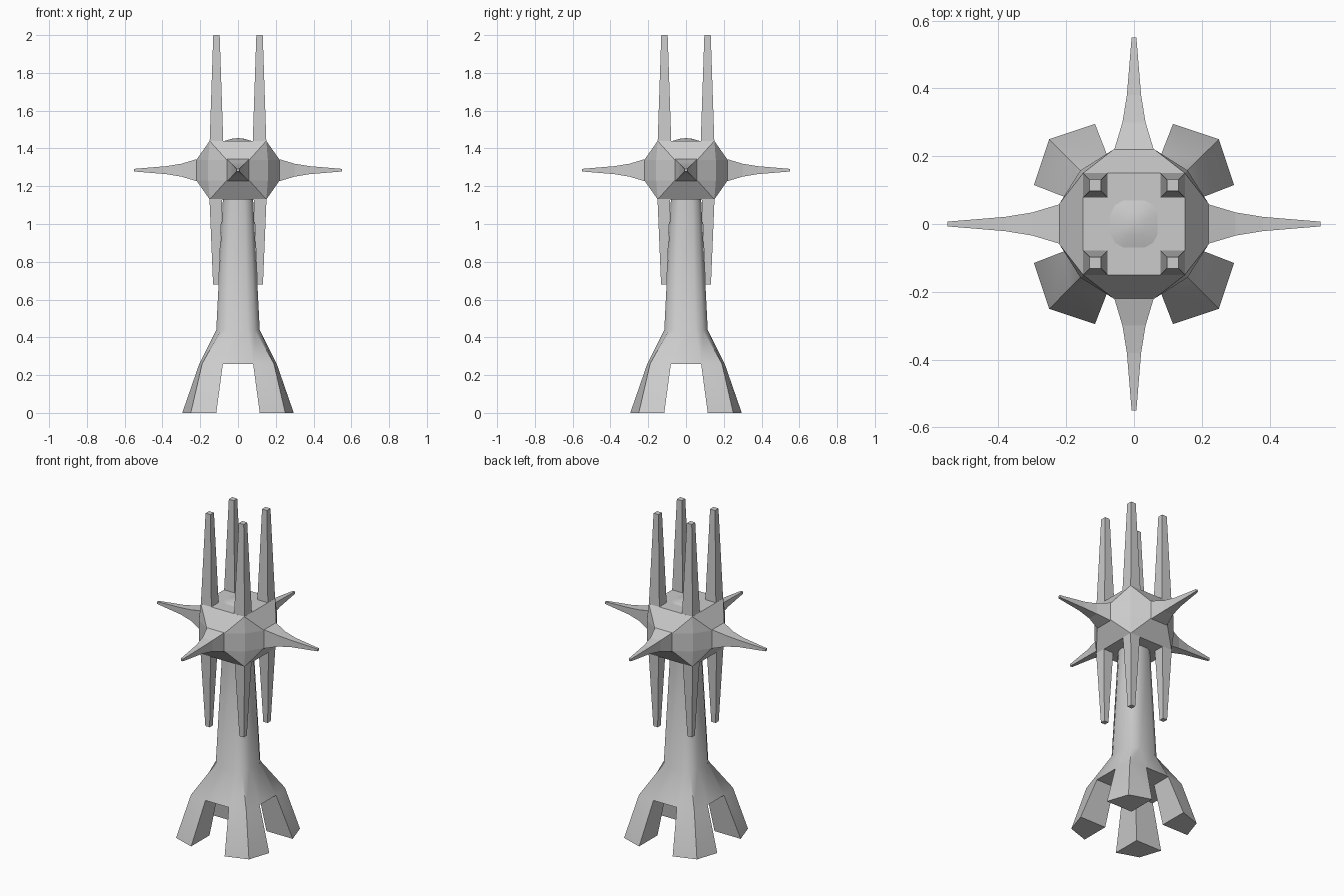
import bpy, bmesh, math
from mathutils import Matrix, Vector

if "Cube" in bpy.data.objects:
    bpy.data.objects.remove(bpy.data.objects["Cube"])

HEAD_Z = 1.285


def finish(bm, name, smooth=False):
    bmesh.ops.recalc_face_normals(bm, faces=bm.faces)
    mesh = bpy.data.meshes.new(name)
    bm.to_mesh(mesh)
    bm.free()
    ob = bpy.data.objects.new(name, mesh)
    bpy.context.collection.objects.link(ob)
    if smooth:
        bpy.ops.object.select_all(action='DESELECT')
        ob.select_set(True)
        bpy.context.view_layer.objects.active = ob
        bpy.ops.object.shade_smooth_by_angle(angle=math.radians(40))
    return ob


def turn(p, k):
    """Rotate an xy pair by k quarter turns."""
    x, y = p
    for _ in range(k):
        x, y = -y, x
    return x, y


def bridge(bm, a, b):
    n = len(a)
    for i in range(n):
        bm.faces.new((a[i], a[(i + 1) % n], b[(i + 1) % n], b[i]))


# Trunk with four legs: 12-sided rings, three points per quadrant
def ring(bm, z, side, a, corner):
    pts = [turn(p, k) for k in range(4)
           for p in ((side, a), (corner, corner), (a, side))]
    return [bm.verts.new((x, y, z)) for x, y in pts]


bm = bmesh.new()
levels = [(0.26, 0.205, 0.08, 0.19), (0.44, 0.115, 0.05, 0.09),
          (1.13, 0.08, 0.035, 0.064), (1.44, 0.07, 0.03, 0.056),
          (1.451, 0.035, 0.015, 0.028)]
rings = [ring(bm, *lv) for lv in levels]
for lo, hi in zip(rings, rings[1:]):
    bridge(bm, lo, hi)
tip = bm.verts.new((0, 0, 1.455))
top = rings[-1]
for i in range(12):
    bm.faces.new((top[i], top[(i + 1) % 12], tip))

# Underside between the legs, and the splayed legs
base = rings[0]
inner = [bm.verts.new((*turn((0.08, 0.08), k), 0.26)) for k in range(4)]
bm.faces.new(inner)
foot = [(0.115, 0.115), (0.295, 0.115), (0.25, 0.25), (0.115, 0.295)]
for k in range(4):
    bm.faces.new((inner[k], base[3 * k + 2], base[(3 * k + 3) % 12], inner[(k + 1) % 4]))
    hip = [inner[k]] + base[3 * k:3 * k + 3]
    sole = [bm.verts.new((*turn(p, k), 0)) for p in foot]
    bridge(bm, hip, sole)
    bm.faces.new(sole)
finish(bm, "trunk_and_legs", smooth=True)

# Faceted head: hull of a rounded 3x3 cube
bm = bmesh.new()
for k in range(4):
    for s in (-1, 1):
        for p, z in (((0.15, 0.15), 0.155), ((0.158, 0.158), 0.055),
                     ((0.22, 0.06), 0.055), ((0.22, -0.06), 0.055),
                     ((0.15, 0.07), 0.155), ((0.15, -0.07), 0.155)):
            bm.verts.new((*turn(p, k), HEAD_Z + s * z))
bmesh.ops.convex_hull(bm, input=bm.verts)
bmesh.ops.dissolve_limit(bm, angle_limit=math.radians(2), verts=bm.verts, edges=bm.edges)
finish(bm, "head")


# Square tapered spikes: sections are (distance along local z, half width)
def spike(name, sections, matrix):
    bm = bmesh.new()
    loops = [[bm.verts.new((x * h, y * h, d))
              for x, y in ((1, 1), (-1, 1), (-1, -1), (1, -1))] for d, h in sections]
    for lo, hi in zip(loops, loops[1:]):
        bridge(bm, lo, hi)
    bm.faces.new(loops[0])
    bm.faces.new(loops[-1])
    bm.transform(matrix)
    finish(bm, name)


for k in range(4):
    # Side spike
    out = Matrix.Rotation(k * math.pi / 2, 4, 'Z') @ Matrix.Rotation(math.pi / 2, 4, 'Y')
    spike(f"side_spike_{k}", [(0.22, 0.058), (0.30, 0.034), (0.38, 0.021), (0.55, 0.007)],
          Matrix.Translation((0, 0, HEAD_Z)) @ out)
    # Upper and lower spikes on the head corners
    x, y = turn((0.114, 0.114), k)
    spike(f"upper_spike_{k}", [(1.435, 0.036), (2.0, 0.017)], Matrix.Translation((x, y, 0)))
    x, y = turn((0.117, 0.117), k)
    spike(f"lower_spike_{k}", [(0.68, 0.015), (1.135, 0.034)], Matrix.Translation((x, y, 0)))
